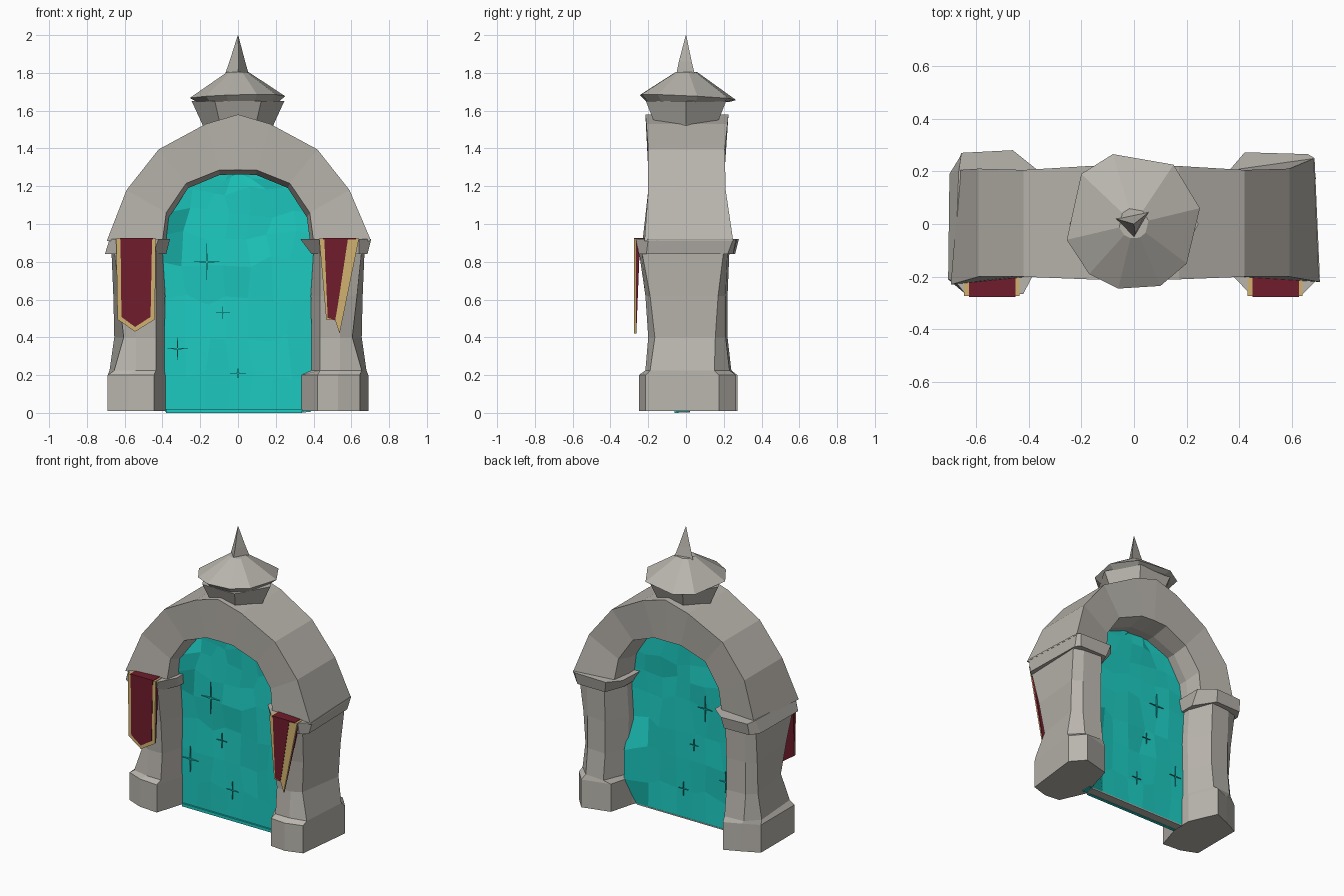
import bpy, bmesh, math, random

random.seed(4)


def material(name, rgb):
    m = bpy.data.materials.new(name)
    m.diffuse_color = (*rgb, 1)
    return m


STONE = material("stone_grey", (0.485, 0.462, 0.42))
TEAL = material("portal_teal", (0.012, 0.59, 0.53))
RED = material("banner_crimson", (0.16, 0.012, 0.025))
GOLD = material("banner_gold", (0.64, 0.45, 0.16))


def finish(name, bm, mat):
    bmesh.ops.recalc_face_normals(bm, faces=bm.faces)
    me = bpy.data.meshes.new(name)
    bm.to_mesh(me)
    bm.free()
    me.materials.append(mat)
    ob = bpy.data.objects.new(name, me)
    bpy.context.collection.objects.link(ob)
    return ob


def loft(name, rings, mat):
    """Skin equal-length rings of points and cap both ends."""
    bm = bmesh.new()
    vs = [[bm.verts.new(p) for p in r] for r in rings]
    n = len(vs[0])
    for a, b in zip(vs, vs[1:]):
        for i in range(n):
            j = (i + 1) % n
            bm.faces.new((a[i], a[j], b[j], b[i]))
    bm.faces.new(vs[0])
    bm.faces.new(vs[-1])
    return finish(name, bm, mat)


def plate(name, outline, y0, y1, mat):
    """Extrude an x-z outline from y0 to y1."""
    return loft(name, [[(x, y, z) for x, z in outline] for y in (y0, y1)], mat)


# Pillars: worn eight-sided shafts that step out at the foot
# foot outlines (x is distance from the centre line)
FEET = {-1: [(0.385, -0.05), (0.445, -0.245), (0.58, -0.235), (0.69, -0.19),
             (0.69, 0.172), (0.58, 0.225), (0.47, 0.272), (0.385, 0.08)],
        1: [(0.335, -0.05), (0.42, -0.24), (0.53, -0.25), (0.645, -0.215),
            (0.69, 0.175), (0.61, 0.265), (0.42, 0.215), (0.375, 0.05)]}
# shaft columns: z, inner x, outer x, front y, back y, front corner x and y, rear corner y
SHAFT = [(0.225, 0.39, 0.68, -0.215, 0.24, 0.655, -0.19, 0.15),
         (0.40, 0.39, 0.655, -0.20, 0.22, 0.605, -0.165, 0.155),
         (0.62, 0.385, 0.66, -0.215, 0.22, 0.63, -0.19, 0.17),
         (0.86, 0.40, 0.67, -0.25, 0.23, 0.655, -0.235, 0.20)]
for side, label in ((-1, "left"), (1, "right")):
    rings = [[(x, y, z) for x, y in FEET[side]] for z in (0.01, 0.20)]
    for z, xi, xo, yf, yb, cx, cy, ry in SHAFT:
        rings.append([(xi, -0.06, z), (0.435, yf, z), (0.54, yf, z), (cx, cy, z),
                      (xo, ry, z), (0.60, yb - 0.01, z), (0.46, yb, z), (xi, 0.07, z)])
    loft(f"{label}_pillar", [[(x * side, y, z) for x, y, z in r] for r in rings], STONE)

# Capstone ledges under the arch
LEDGES = {
    "left": ([(-0.705, -0.21), (-0.64, -0.255), (-0.45, -0.255), (-0.38, -0.10),
              (-0.38, 0.12), (-0.47, 0.26), (-0.66, 0.255), (-0.70, 0.19)],
             [(-0.68, -0.215), (-0.64, -0.265), (-0.42, -0.265), (-0.36, -0.15),
              (-0.36, 0.20), (-0.46, 0.28), (-0.655, 0.27), (-0.665, 0.20)]),
    "right": ([(0.685, -0.21), (0.64, -0.25), (0.44, -0.25), (0.39, -0.10),
               (0.39, 0.12), (0.44, 0.25), (0.65, 0.25), (0.675, 0.22)],
              [(0.705, -0.20), (0.64, -0.265), (0.44, -0.265), (0.33, -0.15),
               (0.35, 0.19), (0.42, 0.272), (0.66, 0.265), (0.685, 0.25)]),
}
for label, (low, high) in LEDGES.items():
    loft(f"{label}_capstone", [[(x, y, 0.84) for x, y in low],
                               [(x, y, 0.92) for x, y in high]], STONE)

# Arch: stations from one springing to the other
# columns: outer front x, outer back x, outer z, inner x, inner z, front y, back y
HALF = [(0.59, 0.59, 1.18, 0.38, 1.06, -0.20, 0.21),
        (0.42, 0.42, 1.395, 0.275, 1.215, -0.20, 0.205),
        (0.17, 0.17, 1.53, 0.10, 1.285, -0.21, 0.22)]
stations = ([(0.705, 0.685, 0.91, 0.40, 0.91, -0.22, 0.25)] + HALF
            + [(0, 0, 1.58, 0, 1.287, -0.215, 0.225)]
            + [(-a, -b, c, -d, e, f, g) for a, b, c, d, e, f, g in reversed(HALF)]
            + [(-0.695, -0.66, 0.91, -0.40, 0.91, -0.23, 0.205)])
loft("arch", [[(xf, yf, zo), (xb, yb, zo), (xi, min(yb, 0.23) - 0.02, zi),
               (xi * 0.96, 0.08, zi - 0.025), (xi * 0.96, -0.10, zi - 0.025),
               (xi, max(yf, -0.21) + 0.01, zi)]
              for xf, xb, zo, xi, zi, yf, yb in stations], STONE)

# Roof ornament: flared neck, overhanging tilted roof, leaning spike
loft("finial_neck", [[(r * math.cos(math.tau * i / 6), r * math.sin(math.tau * i / 6), z)
                      for i in range(6)] for z, r in ((1.46, 0.17), (1.53, 0.19), (1.65, 0.245))],
     STONE)

RIM = [(0.25, 0.06), (0.15, 0.225), (-0.08, 0.265), (-0.2, 0.19),
       (-0.255, -0.06), (-0.17, -0.19), (-0.06, -0.245), (0.1, -0.235), (0.2, -0.15)]


def rim(s, z, tilt):
    return [(x * s, y * s, z + tilt * (x * 0.03 - y * 0.05)) for x, y in RIM]


loft("finial_roof", [rim(0.85, 1.645, 0), rim(1, 1.672, 1), rim(0.22, 1.805, 0)], STONE)
loft("finial_spike",
     [[(-0.068, 0.02, 1.795), (0.0, -0.05, 1.80), (0.055, 0.045, 1.80)],
      [(-0.042, 0.012, 1.87), (0.004, -0.038, 1.86), (0.038, 0.03, 1.86)],
      [(-0.001, 0, 2), (0, -0.001, 2), (0.001, 0.001, 2)]], STONE)

# Portal: thin rippling slab filling the opening, flaring where it meets the stone
FRONT, BACK = -0.05, 0.018
ROWS = [(0.005, 0.385), (0.2, 0.395), (0.4, 0.395), (0.6, 0.40), (0.8, 0.41), (0.94, 0.40),
        (1.06, 0.38), (1.18, 0.315), (1.25, 0.20), (1.28, 0.10)]
COLS = 7
bm = bmesh.new()
loops = []
for y in (FRONT, BACK):
    grid = []
    for r, (z, w) in enumerate(ROWS):
        row = []
        for c in range(COLS + 1):
            j = 1 if 0 < c < COLS and 0 < r < len(ROWS) - 1 else 0
            flare = 0
            if y == FRONT and c == 0 and r in (5, 6):
                flare = -0.07
            if y == BACK and c == COLS and r in (1, 2):
                flare = 0.09
            row.append(bm.verts.new((-w + 2 * w * c / COLS + j * random.uniform(-.025, .025),
                                     y + flare + j * random.uniform(-.009, .009),
                                     z + j * random.uniform(-.03, .03))))
        grid.append(row)
    for a, b in zip(grid, grid[1:]):
        for c in range(COLS):
            bm.faces.new((a[c], a[c + 1], b[c + 1], b[c]))
    loops.append(grid[0] + [r[-1] for r in grid[1:]] + grid[-1][-2::-1]
                 + [r[0] for r in grid[-2:0:-1]])
for i in range(len(loops[0])):
    j = (i + 1) % len(loops[0])
    bm.faces.new((loops[0][i], loops[0][j], loops[1][j], loops[1][i]))
finish("portal", bm, TEAL)

# Portal lip and stone threshold underneath
plate("portal_lip", [(-0.38, 0), (0.34, 0), (0.34, 0.02), (-0.38, 0.02)], -0.062, -0.04, TEAL)
plate("threshold", [(-0.38, 0.002), (0.36, 0.002), (0.36, 0.01), (-0.38, 0.01)],
      -0.045, 0.02, STONE)


# Sparkles: thin four-pointed stars on both portal sides
def star(name, cx, cz, w, h, y):
    pts = []
    for i in range(8):
        a = math.tau * i / 8
        k = 1 if i % 2 == 0 else 0.07
        pts.append((cx + k * w * math.cos(a), cz + k * h * math.sin(a)))
    plate(name, pts, y - 0.004, y + 0.004, TEAL)


SPARKS = [(-0.165, 0.80, 0.07, 0.11), (-0.32, 0.34, 0.06, 0.09),
          (0.0, 0.21, 0.045, 0.06), (-0.08, 0.53, 0.04, 0.05)]
for i, (x, z, w, h) in enumerate(SPARKS):
    star(f"sparkle_front_{i}", x, z, w, h, FRONT - 0.01)
    star(f"sparkle_back_{i}", x, z, w * 0.8, h * 0.8, BACK + 0.01)

# Banners: gold cloth edge with crimson field, folded over the capstone
BANNERS = {
    "left": ([(-0.645, 0.92), (-0.435, 0.92), (-0.44, 0.495), (-0.545, 0.43), (-0.638, 0.495)],
             [(-0.622, 0.921), (-0.455, 0.921), (-0.463, 0.508), (-0.545, 0.455), (-0.617, 0.508)]),
    "right": ([(0.43, 0.92), (0.64, 0.92), (0.538, 0.42), (0.515, 0.49), (0.467, 0.495)],
              [(0.457, 0.921), (0.582, 0.921), (0.53, 0.58), (0.515, 0.492), (0.475, 0.503)]),
}
for label, (cloth, field) in BANNERS.items():
    plate(f"{label}_banner_edge", cloth, -0.274, -0.266, GOLD)
    plate(f"{label}_banner_field", field, -0.2765, -0.271, RED)
    # backing thickens toward the top
    loft(f"{label}_banner_back", [[(x, -0.266, z) for x, z in cloth],
                                  [(x, -0.263 + 0.04 * (z - 0.42), z) for x, z in cloth]], RED)
    x0, x1 = cloth[0][0], cloth[1][0]
    plate(f"{label}_banner_fold_edge", [(x0, 0.915), (x1, 0.915), (x1, 0.923), (x0, 0.923)],
          -0.274, -0.205, GOLD)
    plate(f"{label}_banner_fold", [(x0 + 0.02, 0.918), (x1 - 0.015, 0.918),
                                   (x1 - 0.015, 0.926), (x0 + 0.02, 0.926)], -0.2765, -0.20, RED)
